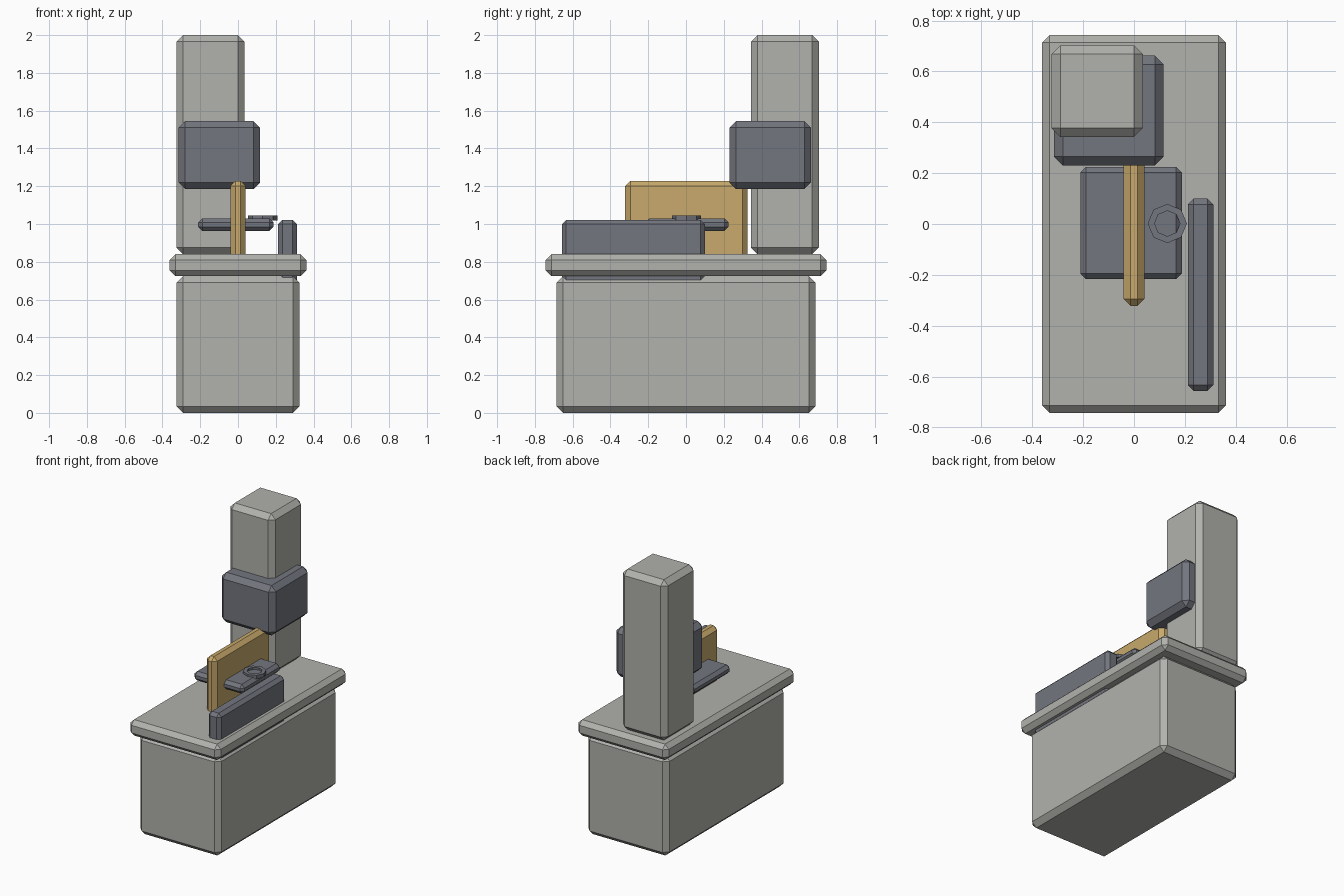
import bpy
import bmesh
from mathutils import Matrix

default_cube = bpy.data.objects.get("Cube")
if default_cube:
    bpy.data.objects.remove(default_cube, do_unlink=True)


def material(name, color):
    mat = bpy.data.materials.new(name)
    mat.use_nodes = True
    mat.diffuse_color = color
    mat.node_tree.nodes["Principled BSDF"].inputs["Base Color"].default_value = color
    return mat


grey = material("light_grey_paint", (0.44, 0.44, 0.415, 1))
slate = material("slate_metal", (0.17, 0.18, 0.21, 1))
wood = material("tan_wood", (0.58, 0.40, 0.15, 1))


def add_object(name, bm, mat):
    mesh = bpy.data.meshes.new(name)
    bm.to_mesh(mesh)
    bm.free()
    mesh.materials.append(mat)
    obj = bpy.data.objects.new(name, mesh)
    bpy.context.collection.objects.link(obj)
    return obj


def chamfered_box(name, xs, ys, zs, chamfer, mat):
    """Box spanning the given ranges with flat one-step chamfers."""
    ranges = (xs, ys, zs)
    centre = [(a + b) / 2 for a, b in ranges]
    size = [b - a for a, b in ranges]
    bm = bmesh.new()
    bmesh.ops.create_cube(bm, size=1, matrix=Matrix.LocRotScale(centre, None, size))
    obj = add_object(name, bm, mat)
    bevel = obj.modifiers.new("chamfer", "BEVEL")
    bevel.width = chamfer
    bevel.segments = 1
    bevel.limit_method = "NONE"
    return obj


def ring(name, centre, outer, inner, height, sides, mat):
    """Flat-sided ring: a polygon inset, opened in the middle and extruded."""
    bm = bmesh.new()
    loops = []
    for radius in (outer, inner):
        for z in (-height / 2, height / 2):
            made = bmesh.ops.create_circle(
                bm, segments=sides, radius=radius,
                matrix=Matrix.Translation((centre[0], centre[1], centre[2] + z)))
            loops.append(made["verts"])
    low_out, high_out, low_in, high_in = loops
    for a, b in ((low_out, high_out), (high_out, high_in),
                 (high_in, low_in), (low_in, low_out)):
        for i in range(sides):
            j = (i + 1) % sides
            bm.faces.new((a[i], a[j], b[j], b[i]))
    bmesh.ops.recalc_face_normals(bm, faces=bm.faces)
    return add_object(name, bm, mat)


# Cabinet and table
chamfered_box("cabinet_base", (-0.325, 0.325), (-0.685, 0.685), (0, 0.725), 0.035, grey)
chamfered_box("table_top", (-0.362, 0.362), (-0.743, 0.743), (0.725, 0.84), 0.03, grey)

# Rear column and the head fixed around it
chamfered_box("column", (-0.325, 0.035), (0.343, 0.703), (0.84, 2.0), 0.035, grey)
chamfered_box("head", (-0.315, 0.117), (0.23, 0.662), (1.185, 1.545), 0.035, slate)

# Upright board, its cross plate and the side fence
chamfered_box("upright_board", (-0.041, 0.041), (-0.322, 0.325), (0.78, 1.228), 0.027, wood)
chamfered_box("cross_plate", (-0.211, 0.188), (-0.217, 0.225), (0.963, 1.03), 0.022, slate)
chamfered_box("side_fence", (0.212, 0.312), (-0.657, 0.1), (0.68, 1.022), 0.023, slate)

# Eight-sided clamp ring on the cross plate
ring("clamp_ring", (0.131, 0.002, 1.032), 0.077, 0.05, 0.026, 8, slate)
